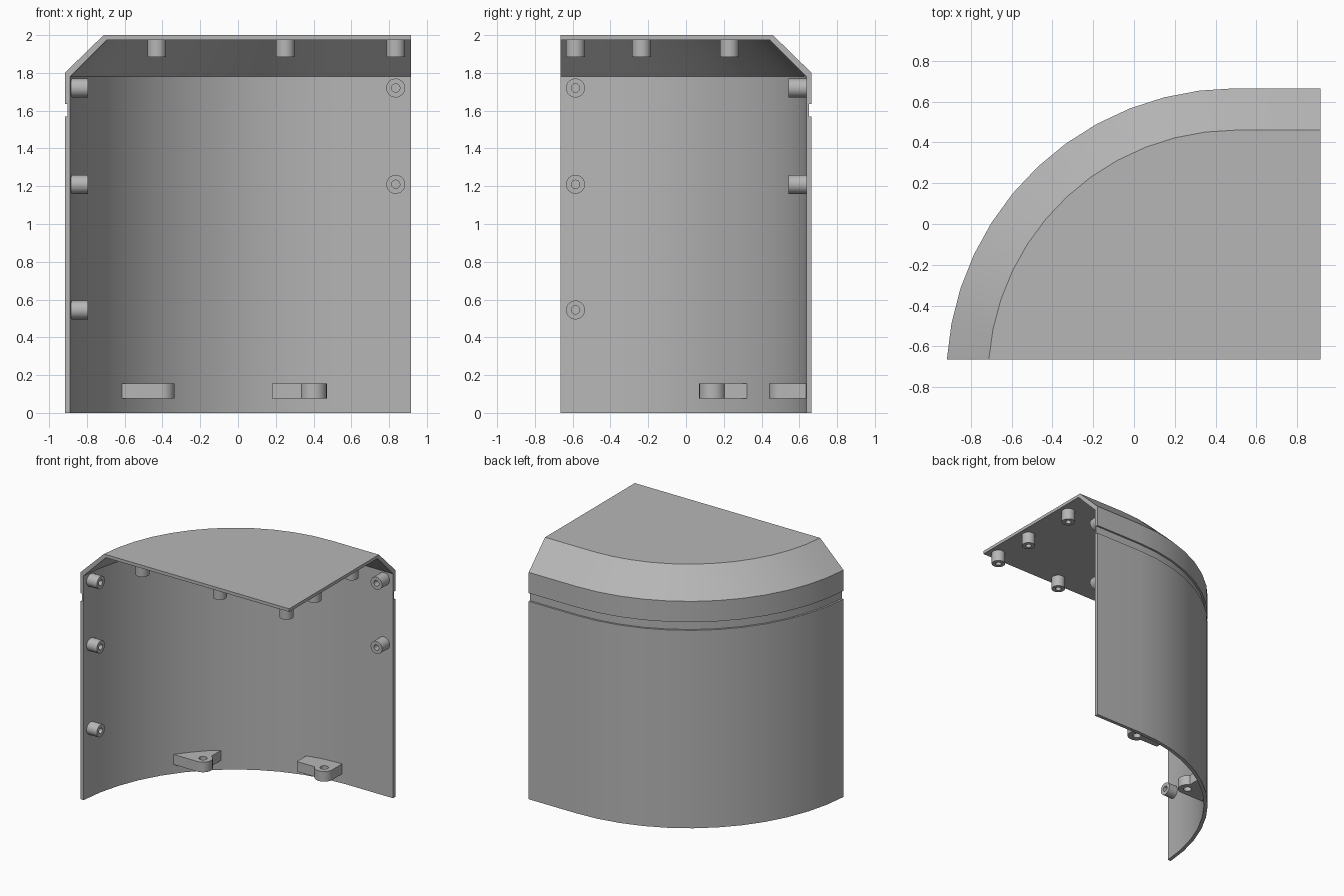
import bpy, bmesh
from math import sin, cos, asin, pi, radians
from mathutils import Vector, Matrix

cube = bpy.data.objects.get("Cube")
if cube:
    bpy.data.objects.remove(cube)

GREY = (0.47, 0.47, 0.47, 1)
mat = bpy.data.materials.new("light grey plastic")
mat.use_nodes = True
mat.diffuse_color = GREY
bsdf = next(n for n in mat.node_tree.nodes if n.type == 'BSDF_PRINCIPLED')
bsdf.inputs["Base Color"].default_value = GREY

CX, CY, R = 0.5, -0.755, 1.42      # centre and radius of the curved wall
FRONT, SIDE = -0.665, 0.915        # open front and side edges
SEGMENTS = 12


def finish(obj):
    """Apply the colour and smooth shading with sharp edges."""
    obj.data.materials.clear()
    obj.data.materials.append(mat)
    bpy.ops.object.select_all(action='DESELECT')
    obj.select_set(True)
    bpy.context.view_layer.objects.active = obj
    bpy.ops.object.shade_smooth_by_angle(angle=radians(30))


def mesh_object(name, bm):
    bmesh.ops.recalc_face_normals(bm, faces=bm.faces)
    mesh = bpy.data.meshes.new(name)
    bm.to_mesh(mesh)
    bm.free()
    obj = bpy.data.objects.new(name, mesh)
    bpy.context.collection.objects.link(obj)
    finish(obj)
    return obj


def wall_path(inset):
    """Plan outline of the wall, moved inwards by inset."""
    r = R - inset
    start = asin((FRONT - CY) / r)
    angles = [start + (pi / 2 - start) * i / SEGMENTS for i in range(SEGMENTS + 1)]
    return [(CX - r * cos(a), CY + r * sin(a)) for a in angles] + [(SIDE, CY + r)]


# Shell: wall profile (inset, height) swept along the plan, closed by a flat roof
profile = [(0.222, 1.975), (0.028, 1.78), (0.028, 0), (0, 0), (0, 1.57),
           (0.015, 1.57), (0.015, 1.635), (0, 1.635), (0, 1.8), (0.205, 2.0)]
bm = bmesh.new()
rows = [[bm.verts.new((x, y, z)) for x, y in wall_path(d)] for d, z in profile]
for low, high in zip(rows, rows[1:]):
    for i in range(len(low) - 1):
        bm.faces.new((low[i], low[i + 1], high[i + 1], high[i]))
under, top = [bm.verts.new((SIDE, FRONT, z)) for z in (1.975, 2.0)]
bm.faces.new(rows[-1] + [top])
bm.faces.new(rows[0] + [under])
for end in (0, -1):
    bm.faces.new([row[end] for row in rows])
    bm.faces.new((rows[0][end], rows[-1][end], top, under))
mesh_object("shell", bm)


# Hollow screw bosses: a lathed sleeve pointing away from its base
def boss(name, base, direction, length=0.095, outer=0.05, hole=0.022, sides=32):
    bm = bmesh.new()
    section = [(outer, 0), (outer, length), (hole, length), (hole, 0)]
    rings = [[bm.verts.new((r * cos(2 * pi * i / sides), r * sin(2 * pi * i / sides), z))
              for i in range(sides)] for r, z in section]
    for a, b in zip(rings, rings[1:]):
        for i in range(sides):
            j = (i + 1) % sides
            bm.faces.new((a[i], a[j], b[j], b[i]))
    turn = Vector((0, 0, 1)).rotation_difference(Vector(direction)).to_matrix().to_4x4()
    bm.transform(Matrix.Translation(base) @ turn)
    mesh_object(name, bm)


for i, (x, y) in enumerate([(-0.43, -0.585), (0.25, -0.585), (0.835, -0.585),
                            (0.835, -0.235), (0.835, 0.23)]):
    boss(f"roof_boss_{i + 1}", (x, y, 1.98), (0, 0, -1))
for i, z in enumerate((1.72, 1.21, 0.545)):
    boss(f"right_wall_boss_{i + 1}", (-0.89, -0.585, z), (1, 0, 0))
for i, z in enumerate((1.72, 1.21)):
    boss(f"back_wall_boss_{i + 1}", (0.835, 0.637, z), (0, -1, 0))


# Foot brackets: rounded lug with a through hole and an arm along the wall
def arc(centre, r, a0, a1, steps):
    return [(centre[0] + r * cos(radians(a0 + (a1 - a0) * i / steps)),
             centre[1] + r * sin(radians(a0 + (a1 - a0) * i / steps)))
            for i in range(steps + 1)]


def bracket(name, centre, lug_arc, arm_end, wall_points):
    outline = arc(centre, 0.07, *lug_arc, 20) + [arm_end] + wall_points
    hole = arc(centre, 0.03, 0, 345, 23)
    curve = bpy.data.curves.new(name, 'CURVE')
    curve.dimensions = '2D'
    curve.fill_mode = 'BOTH'
    curve.extrude = 0.04
    for points in (outline, hole):
        spline = curve.splines.new('POLY')
        spline.points.add(len(points) - 1)
        for p, (x, y) in zip(spline.points, points):
            p.co = (x, y, 0, 1)
        spline.use_cyclic_u = True
    obj = bpy.data.objects.new(name, curve)
    obj.location.z = 0.115
    bpy.context.collection.objects.link(obj)
    bpy.ops.object.select_all(action='DESELECT')
    obj.select_set(True)
    bpy.context.view_layer.objects.active = obj
    bpy.ops.object.convert(target='MESH')
    finish(bpy.context.view_layer.objects.active)


bracket("right_foot_bracket", (-0.405, 0.14), (-90, 65), (-0.375, 0.33),
        [(-0.495, 0.222), (-0.615, 0.07)])
bracket("back_foot_bracket", (0.4, 0.51), (0, -155), (0.18, 0.48),
        [(0.18, 0.605), (0.325, 0.633), (0.47, 0.64)])
